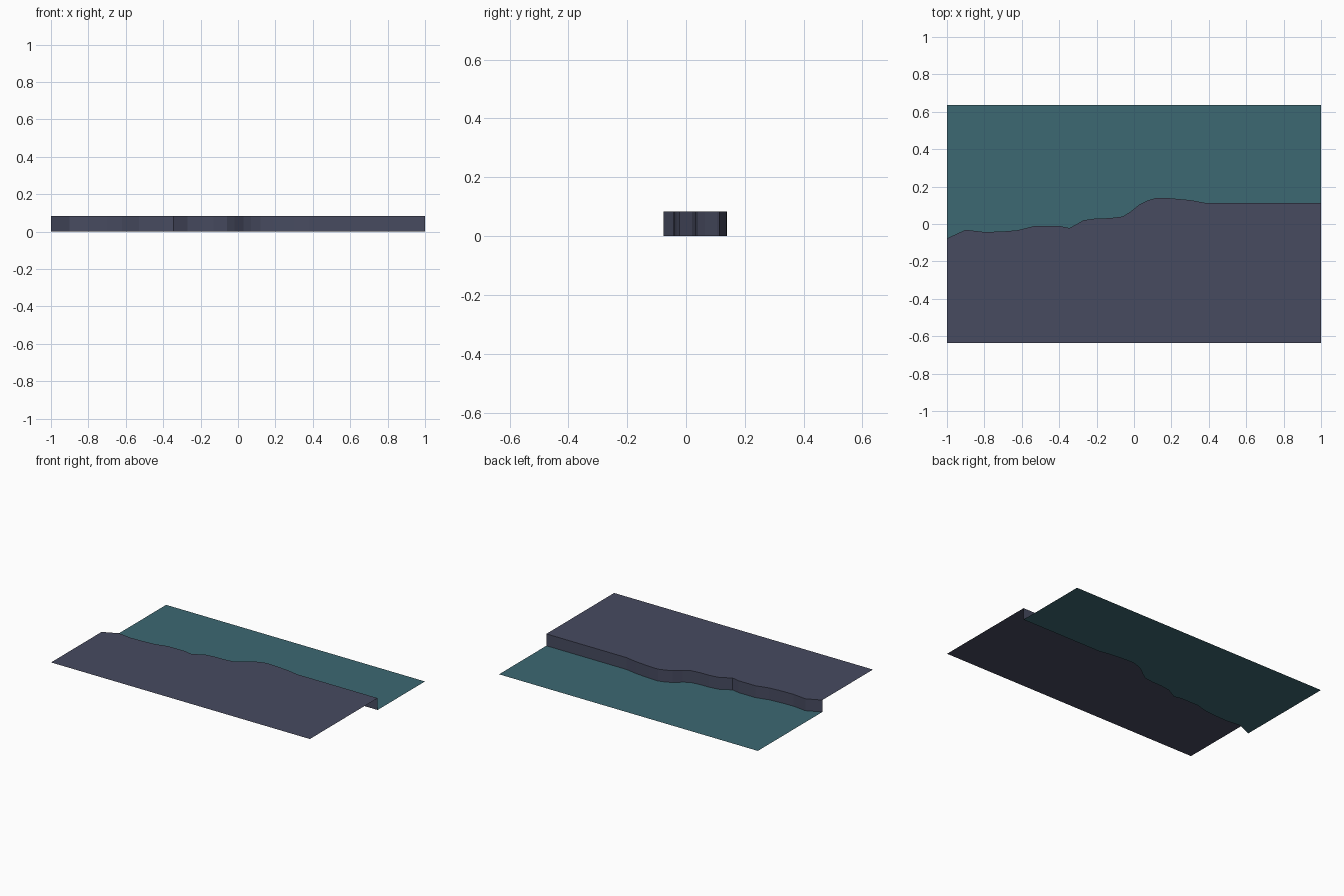
import bpy, bmesh

if "Cube" in bpy.data.objects:
    bpy.data.objects.remove(bpy.data.objects["Cube"])

HALF_X, HALF_Y, TOP = 1.0, 0.635, 0.083

# Ledge line shared by the upper sheet, the cliff and the lower sheet
LEDGE = [(-1, -.077), (-.9, -.031), (-.8, -.043), (-.7, -.04), (-.62, -.033),
         (-.53, -.01), (-.40, -.01), (-.345, -.022), (-.27, .02), (-.2, .03),
         (-.13, .031), (-.06, .04), (-.02, .065), (.03, .105), (.07, .125),
         (.12, .14), (.19, .138), (.3, .128), (.38, .113), (1, .113)]


def material(name, rgb):
    m = bpy.data.materials.new(name)
    m.diffuse_color = (*rgb, 1)
    m.use_nodes = True
    m.node_tree.nodes["Principled BSDF"].inputs["Base Color"].default_value = m.diffuse_color
    return m


def strip(name, line_a, line_b, mat):
    """Sheet of flat quads between two lines of equal length."""
    bm = bmesh.new()
    a = [bm.verts.new(p) for p in line_a]
    b = [bm.verts.new(p) for p in line_b]
    for i in range(len(a) - 1):
        bm.faces.new((a[i], a[i + 1], b[i + 1], b[i]))
    mesh = bpy.data.meshes.new(name)
    bm.to_mesh(mesh)
    bm.free()
    mesh.materials.append(mat)
    obj = bpy.data.objects.new(name, mesh)
    bpy.context.collection.objects.link(obj)
    return obj


slate = material("slate purple", (0.063, 0.070, 0.117))
teal = material("deep teal", (0.046, 0.138, 0.168))

front = [(x, -HALF_Y, TOP) for x, y in LEDGE]
back = [(x, HALF_Y, 0) for x, y in LEDGE]
rim = [(x, y, TOP) for x, y in LEDGE]
foot = [(x, y, 0) for x, y in LEDGE]

# Raised ground, its cliff face (facing +y) and the low ground behind
strip("upper_ground", front, rim, slate)
strip("cliff_face", rim, foot, slate)
strip("lower_ground", foot, back, teal)
